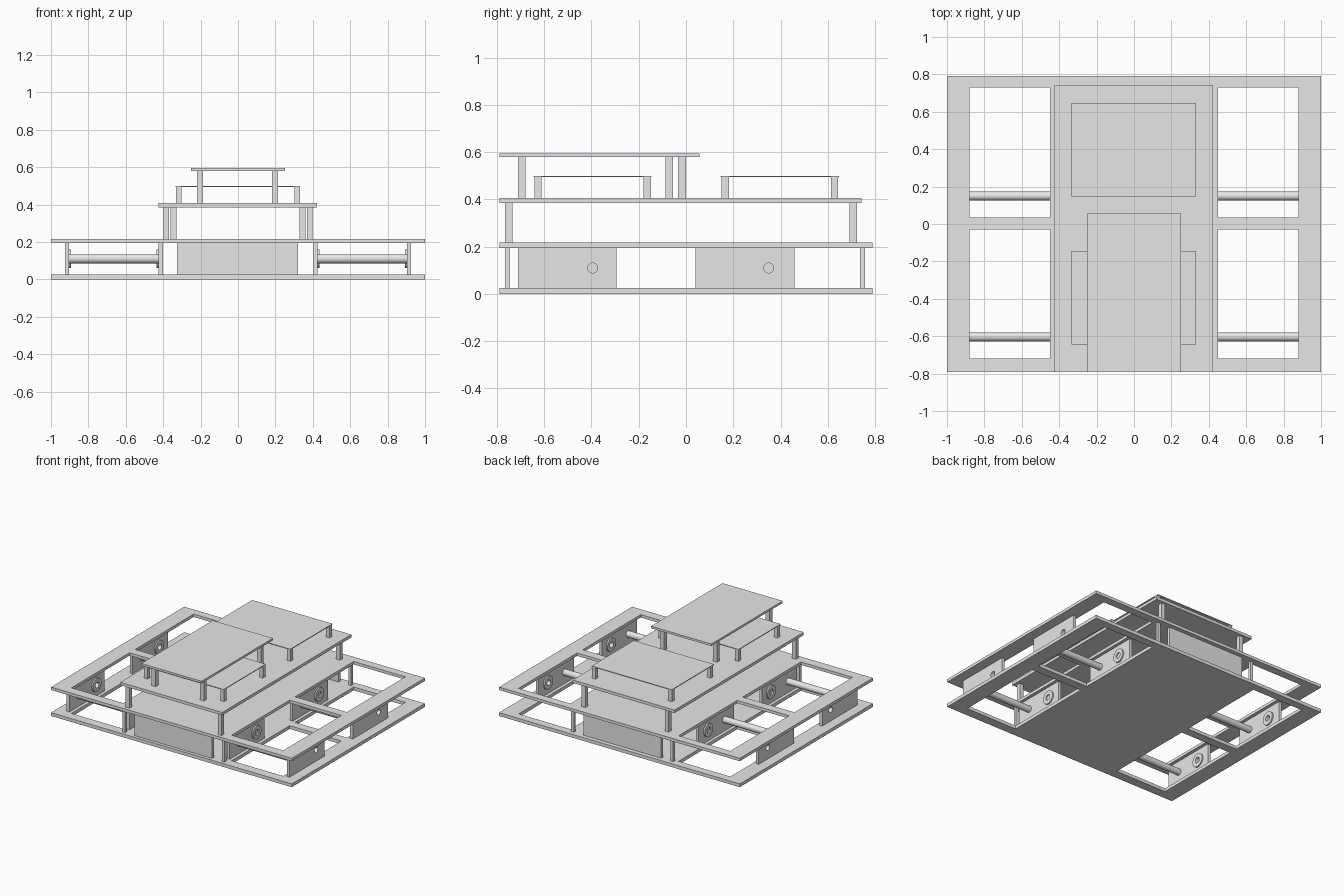
import bpy, bmesh, math
from mathutils import Matrix, Vector

cube = bpy.data.objects.get("Cube")
if cube:
    bpy.data.objects.remove(cube, do_unlink=True)

grey = bpy.data.materials.new("plain_grey")
grey.use_nodes = True
colour = (0.8, 0.8, 0.8, 1)
grey.diffuse_color = colour
grey.node_tree.nodes["Principled BSDF"].inputs["Base Color"].default_value = colour


def finish(name, bm):
    mesh = bpy.data.meshes.new(name)
    bmesh.ops.recalc_face_normals(bm, faces=bm.faces)
    bm.to_mesh(mesh)
    bm.free()
    mesh.materials.append(grey)
    ob = bpy.data.objects.new(name, mesh)
    bpy.context.collection.objects.link(ob)
    return ob


def box(name, x, y, z):
    """Box spanning the (low, high) pairs."""
    bm = bmesh.new()
    lo, hi = Vector((x[0], y[0], z[0])), Vector((x[1], y[1], z[1]))
    m = Matrix.Translation((lo + hi) / 2) @ Matrix.Diagonal((*(hi - lo), 1))
    bmesh.ops.create_cube(bm, size=1, matrix=m)
    return finish(name, bm)


def post(name, x, y, z, w):
    return box(name, (x - w / 2, x + w / 2), (y - w / 2, y + w / 2), z)


def rod(name, x, y, z, r):
    """Cylinder along x between the (low, high) pair."""
    bm = bmesh.new()
    m = Matrix.Translation(((x[0] + x[1]) / 2, y, z)) @ Matrix.Rotation(math.pi / 2, 4, "Y")
    bmesh.ops.create_cone(bm, cap_ends=True, segments=32, radius1=r, radius2=r,
                          depth=abs(x[1] - x[0]), matrix=m)
    ob = finish(name, bm)
    for p in ob.data.polygons:
        p.use_smooth = abs(p.normal.x) < 0.5
    return ob


def cut(ob, cutter):
    mod = ob.modifiers.new("cut", "BOOLEAN")
    mod.object = cutter
    mod.solver = "EXACT"
    cutter.hide_render = True
    cutter.hide_set(True)


# Heights of the stacked decks
LOWER, UPPER, THIRD = (0, 0.025), (0.195, 0.217), (0.385, 0.407)
TIER = (LOWER[1], UPPER[0])
AXLE_Z = 0.11

# Two wide decks, each with four wheel openings
wells = []
for s in (-1, 1):
    for y in ((-0.72, -0.03), (0.035, 0.73)):
        x = sorted((s * 0.45, s * 0.88))
        wells.append(box("well_cutter", x, y, (-0.1, 0.3)))
for name, z in (("lower_deck", LOWER), ("upper_deck", UPPER)):
    deck = box(name, (-1, 1), (-0.79, 0.79), z)
    for w in wells:
        cut(deck, w)

# Front and back panels between the wide decks
for name, y in (("front_panel", -0.755), ("back_panel", 0.747)):
    box(name, (-0.325, 0.32), (y - 0.011, y + 0.011), TIER)

# Drive bays: side plates, bearing rings, cross rods
for s, side in ((-1, "right"), (1, "left")):
    for y in (-0.755, 0.747):
        post(side + "_corner_post", s * 0.413, y, TIER, 0.022)
    for end, y, hole_y, rod_y in (("front", (-0.71, -0.295), -0.395, -0.603),
                                  ("rear", (0.04, 0.46), 0.35, 0.15)):
        label = f"{end}_{side}_"
        hole = rod("bore_cutter", sorted((s * 0.87, s * 0.96)), hole_y, AXLE_Z, 0.021)
        outer = box(label + "outer_plate", sorted((s * 0.904, s * 0.926)), y, TIER)
        cut(outer, hole)
        box(label + "inner_plate", sorted((s * 0.404, s * 0.426)), y, TIER)
        bore = rod("bore_cutter", sorted((s * 0.40, s * 0.96)), hole_y, AXLE_Z, 0.021)
        for part, x in (("outer_ring", (0.894, 0.904)), ("inner_ring", (0.426, 0.436))):
            ring = rod(label + part, sorted(s * v for v in x), hole_y, AXLE_Z, 0.05)
            cut(ring, bore)
        rod(label + "cross_rod", sorted((s * 0.426, s * 0.904)), rod_y, AXLE_Z, 0.024)

# Third deck on four posts
box("third_deck", (-0.425, 0.422), (-0.79, 0.742), THIRD)
for s in (-1, 1):
    post("third_deck_front_post", s * 0.383, -0.75, (UPPER[1], THIRD[0]), 0.03)
    post("third_deck_back_post", s * 0.346, 0.707, (UPPER[1], THIRD[0]), 0.032)

# Two thin trays, each on four posts
for name, c in (("front_tray", -0.395), ("back_tray", 0.397)):
    box(name, (-0.335, 0.332), (c - 0.25, c + 0.25), (0.494, 0.5))
    for sx in (-1, 1):
        for sy in (-1, 1):
            post(name + "_post", sx * 0.317, c + sy * 0.231, (THIRD[1], 0.494), 0.03)

# Top deck on four posts
box("top_deck", (-0.25, 0.25), (-0.79, 0.057), (0.579, 0.595))
for x, y in ((-0.203, -0.695), (0.198, -0.695), (-0.203, -0.07), (0.198, -0.017)):
    post("top_deck_post", x, y, (THIRD[1], 0.579), 0.032)
